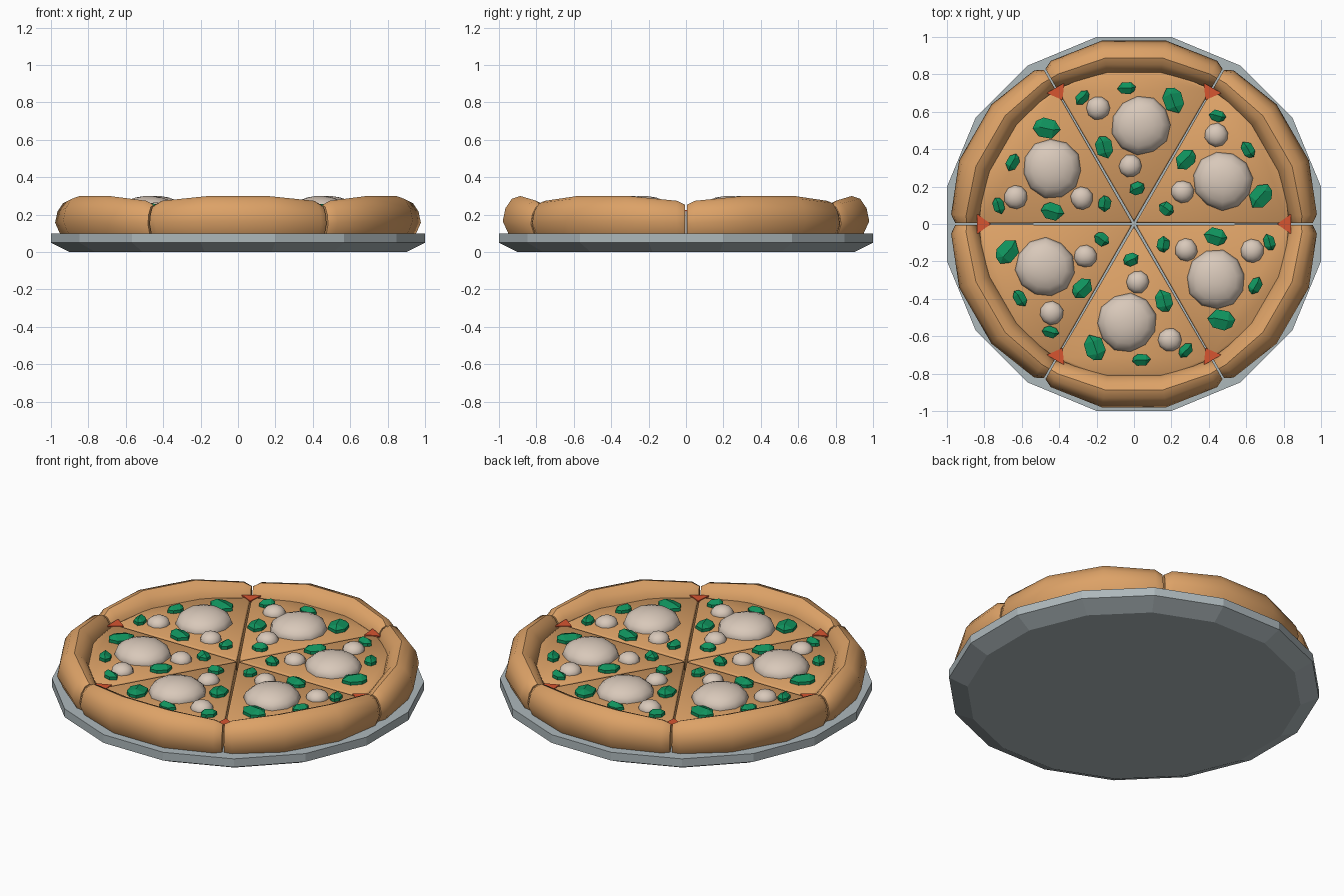
import bpy, bmesh, math, random
from mathutils import Vector

if "Cube" in bpy.data.objects:
    bpy.data.objects.remove(bpy.data.objects["Cube"])

random.seed(4)


def material(name, rgb):
    m = bpy.data.materials.new(name)
    m.diffuse_color = (*rgb, 1)
    m.use_nodes = True
    m.node_tree.nodes["Principled BSDF"].inputs["Base Color"].default_value = m.diffuse_color
    return m


DOUGH = material("baked dough", (0.72, 0.36, 0.135))
MUSHROOM = material("pale mushroom", (0.69, 0.58, 0.49))
HERB = material("herb green", (0.005, 0.29, 0.11))
SAUCE = material("tomato sauce", (0.68, 0.09, 0.03))
TRAY = material("tray grey", (0.42, 0.48, 0.50))
CHEESE_Z = 0.22


def polar(r, deg, z):
    a = math.radians(deg)
    return Vector((r * math.cos(a), r * math.sin(a), z))


def loft(rings, cap=True):
    """Skin closed rings of points one after another."""
    bm = bmesh.new()
    vs = [[bm.verts.new(p) for p in ring] for ring in rings]
    n = len(vs[0])
    for a, b in zip(vs, vs[1:]):
        for i in range(n):
            j = (i + 1) % n
            bm.faces.new((a[i], a[j], b[j], b[i]))
    if cap:
        bm.faces.new(vs[0])
        bm.faces.new(vs[-1])
    return bm


def finish(name, bm, mat, smooth=None, copies=1):
    """Make an object and its copies turned round the pizza centre."""
    bmesh.ops.recalc_face_normals(bm, faces=bm.faces)
    me = bpy.data.meshes.new(name)
    bm.to_mesh(me)
    bm.free()
    me.materials.append(mat)
    if smooth:
        me.shade_smooth()
        me.set_sharp_from_angle(angle=math.radians(smooth))
    for k in range(copies):
        ob = bpy.data.objects.new(name if copies == 1 else f"{name}_{k + 1}", me)
        ob.rotation_euler.z = k * math.tau / copies
        bpy.context.collection.objects.link(ob)


# Tray: 16-sided disc with a sloping underside
R = 1 / math.cos(math.pi / 16)
tray = loft([[polar(r * R, 11.25 + 22.5 * i, z) for i in range(16)]
             for r, z in ((0.9, 0), (1, 0.05), (1, 0.1))])
finish("tray", tray, TRAY)

# Crust: bread profile swept round one slice, pinched at both ends
profile = [(0.80, 0.10), (0.82, 0.215), (0.835, 0.25), (0.865, 0.285), (0.90, 0.30),
           (0.945, 0.285), (0.98, 0.235), (0.995, 0.165), (0.965, 0.10)]


def crust_ring(deg, s, top):
    ring = []
    for r, z in profile:
        z = 0.1 + (z - 0.1) * top
        ring.append(polar(0.9 + (r - 0.9) * s - (1 - s) * 0.01, deg, z))
    return ring


half = [(60.3, 0.62, 0.76), (63, 0.85, 0.87), (80, 1, 1)]
stations = half + [(180 - d, s, t) for d, s, t in reversed(half)]
finish("crust", loft([crust_ring(*s) for s in stations]), DOUGH, 38, 6)

# Slice top: wedge with softly rounded cut edges
outline = [(0.012, 90), (0.83, 60.2), (0.845, 80), (0.845, 100), (0.83, 119.8)]
centre = Vector((0, 0.5, 0))


def wedge(inset, z):
    pts = []
    for r, d in outline:
        p = polar(r, d, 0)
        p += (centre - p) * inset
        pts.append((p.x, p.y, z))
    return pts


finish("slice", loft([wedge(0, 0.1), wedge(0, 0.212), wedge(0.035, CHEESE_Z)]),
       DOUGH, 50, 6)

# Sauce: small patch showing between neighbouring slices by the crust
patch = [(0.765, 0.0), (0.79, -0.018), (0.84, -0.055), (0.84, 0.055), (0.79, 0.018)]
sauce = loft([[(x, y, z) for x, y in patch] for z in (0.217, 0.225)])
finish("sauce_patch", sauce, SAUCE, None, 6)


# Mushrooms: flattened, slightly uneven domes
def dome(name, x, y, r, height, sides):
    wob = [random.uniform(0.95, 1.04) for _ in range(sides)]
    rings = []
    for e in (-15, 0, 22, 44, 64, 80):
        c, s = math.cos(math.radians(e)), math.sin(math.radians(e))
        rings.append([(x + r * c * w * math.cos(i * math.tau / sides),
                       y + r * c * w * math.sin(i * math.tau / sides),
                       CHEESE_Z + height * s) for i, w in enumerate(wob)])
    finish(name, loft(rings), MUSHROOM, 60, 6)


dome("large_mushroom", 0.04, 0.53, 0.16, 0.08, 11)
dome("small_mushroom_outer", -0.19, 0.62, 0.064, 0.045, 10)
dome("small_mushroom_inner", -0.02, 0.31, 0.061, 0.045, 10)


# Herb leaves: faceted pointed pieces with a raised ridge
def leaf(name, x, y, length, width, turn):
    base = [(-1, 0), (-0.55, -0.8), (0.3, -1), (0.8, -0.6), (1, 0.1), (0.5, 0.85), (-0.4, 0.95)]
    a = math.radians(turn)

    def place(u, v, z):
        u, v = u * length, v * width
        return (x + u * math.cos(a) - v * math.sin(a),
                y + u * math.sin(a) + v * math.cos(a), z)

    bm = loft([[place(u, v, CHEESE_Z - 0.01) for u, v in base],
               [place(u, v, CHEESE_Z + 0.018) for u, v in base]], cap=False)
    bm.verts.ensure_lookup_table()
    rim = bm.verts[7:14]
    p = bm.verts.new(place(-0.45, 0.1, CHEESE_Z + 0.036))
    q = bm.verts.new(place(0.5, -0.05, CHEESE_Z + 0.04))
    for i in range(7):
        j = (i + 1) % 7
        if i == 1:
            bm.faces.new((rim[i], rim[j], q, p))
        elif i == 5:
            bm.faces.new((rim[i], rim[j], p, q))
        else:
            bm.faces.new((rim[i], rim[j], q if 2 <= i <= 4 else p))
    bm.faces.new(list(bm.verts)[:7])
    finish(name, bm, HERB, None, 6)


leaf("leaf_large", 0.21, 0.66, 0.075, 0.056, 115)
leaf("leaf_middle", -0.16, 0.41, 0.064, 0.048, 110)
leaf("leaf_rim", -0.04, 0.727, 0.05, 0.034, 5)
leaf("leaf_corner", -0.278, 0.675, 0.047, 0.032, 50)
leaf("leaf_tip", 0.015, 0.19, 0.044, 0.036, 30)
